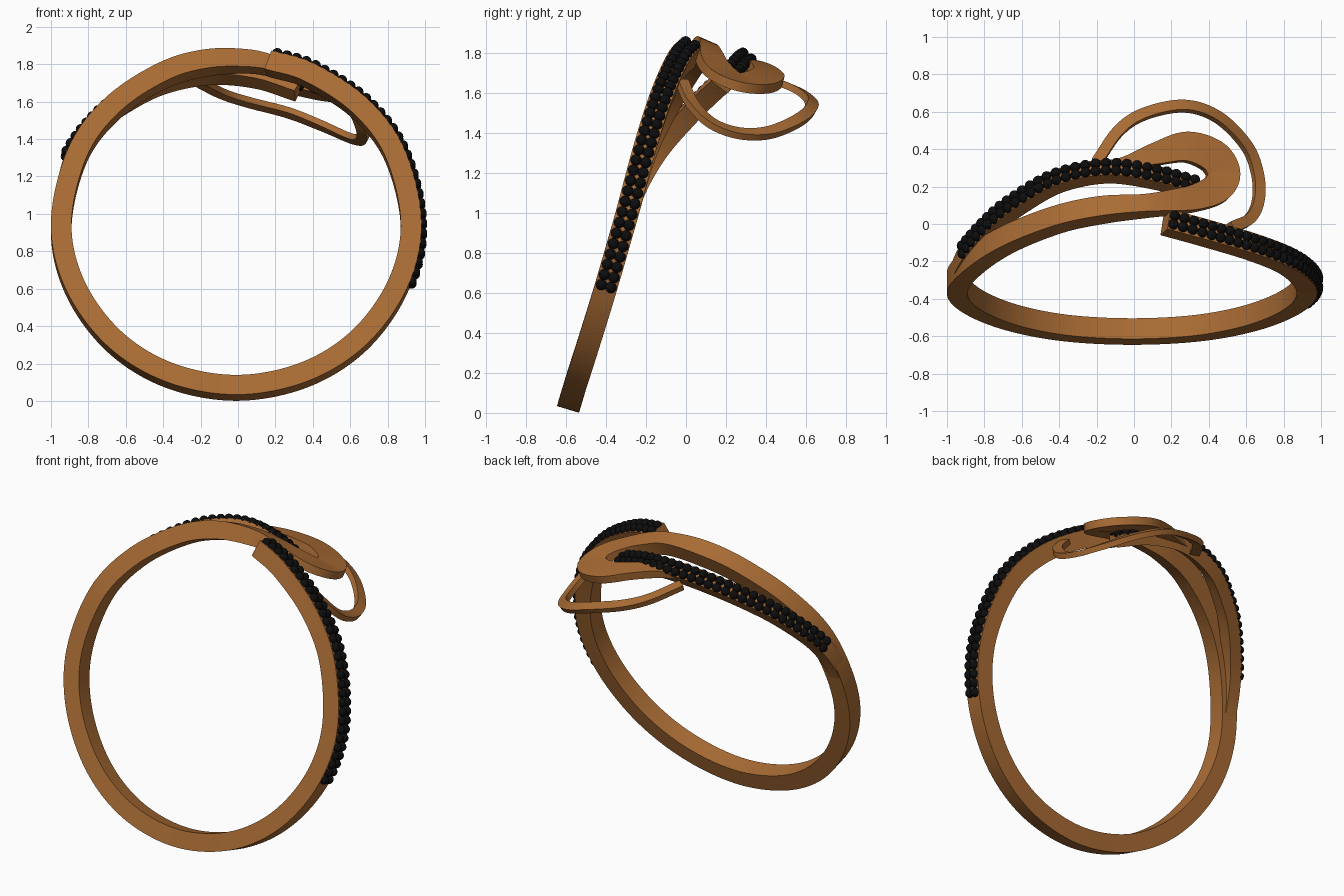
import bpy, bmesh
from math import sin, cos, radians
from mathutils import Vector, Matrix

if "Cube" in bpy.data.objects:
    bpy.data.objects.remove(bpy.data.objects["Cube"])

CENTRE = Vector((0, -0.31, 0.945))
DISC_UP = Vector((0.25, 0.25, 1)).normalized()


def material(name, rgb):
    m = bpy.data.materials.new(name)
    m.diffuse_color = (*rgb, 1)
    m.use_nodes = True
    m.node_tree.nodes["Principled BSDF"].inputs["Base Color"].default_value = m.diffuse_color
    return m


gold = material("bronze", (0.40, 0.15, 0.035))
black = material("black_stone", (0.004, 0.004, 0.004))


def finish(name, bm, mat, angle):
    bmesh.ops.recalc_face_normals(bm, faces=bm.faces)
    me = bpy.data.meshes.new(name)
    bm.to_mesh(me)
    bm.free()
    ob = bpy.data.objects.new(name, me)
    bpy.context.collection.objects.link(ob)
    me.materials.append(mat)
    bpy.context.view_layer.objects.active = ob
    ob.select_set(True)
    bpy.ops.object.shade_smooth_by_angle(angle=radians(angle))
    ob.select_set(False)


def spline(rows, steps=12):
    """Smooth curve through rows of any length (Catmull-Rom)."""
    rows = [Vector(r) for r in rows]
    p = [2 * rows[0] - rows[1]] + rows + [2 * rows[-1] - rows[-2]]
    out = []
    for i in range(1, len(p) - 2):
        a, b, c, d = p[i - 1:i + 3]
        for s in range(steps):
            t = s / steps
            out.append(0.5 * (2 * b + (c - a) * t + (2 * a - 5 * b + 4 * c - d) * t * t
                              + (3 * b - a - 3 * c + d) * t ** 3))
    return out + [rows[-1]]


def ribbon(name, rows):
    """Rectangular band; rows are x, y, z, width, thickness, blend to disc normal."""
    pts = spline(rows)
    frames, rings = [], []
    bm = bmesh.new()
    for i, r in enumerate(pts):
        pos = Vector(r[:3])
        tan = (Vector(pts[min(i + 1, len(pts) - 1)][:3]) - Vector(pts[max(i - 1, 0)][:3])).normalized()
        n = (pos - CENTRE).normalized().lerp(DISC_UP, r[5])
        n = (n - tan * n.dot(tan)).normalized()
        b = tan.cross(n)
        frames.append((pos + n * r[4] / 2, n, b))
        rings.append([bm.verts.new(pos + b * r[3] / 2 * u + n * r[4] / 2 * v)
                      for u, v in ((-1, -1), (1, -1), (1, 1), (-1, 1))])
    for p, q in zip(rings, rings[1:]):
        for k in range(4):
            bm.faces.new((p[k], p[(k + 1) % 4], q[(k + 1) % 4], q[k]))
    bm.faces.new(rings[0])
    bm.faces.new(rings[-1])
    finish(name, bm, gold, 35)
    return frames


def beads(name, frames, radius=0.028, gap=0.055):
    """Two rows of round stones along the outer face of a band."""
    bm = bmesh.new()
    travelled, due = 0, gap / 2
    for f, g in zip(frames, frames[1:]):
        step = (g[0] - f[0]).length
        while due <= travelled + step:
            t = (due - travelled) / step
            pos, n, b = (f[k].lerp(g[k], t) for k in range(3))
            for side in (-1, 1):
                bmesh.ops.create_icosphere(bm, subdivisions=3, radius=radius,
                                           matrix=Matrix.Translation(pos + b * side * 0.025 + n * 0.004))
            due += gap
        travelled += step
    finish(name, bm, black, 60)


# main band: (angle around the ring, y), from the beaded open end round the bottom to the top
arc = [(79, 0.01), (65, -0.05), (45, -0.13), (25, -0.21), (0, -0.31), (-22, -0.405), (-45, -0.495),
       (-67, -0.555), (-90, -0.575), (-113, -0.555), (-135, -0.495), (-158, -0.405), (-180, -0.31),
       (-205, -0.2), (-225, -0.08), (-245, 0.025), (-260, 0.075)]
band = [(-0.01 + 0.935 * cos(radians(a)), y, 0.945 + 0.875 * sin(radians(a)), 0.115, 0.11, 0) for a, y in arc]
# flat teardrop loop that the band flows into
curl = [(0.05, 0.095, 1.815, 0.10, 0.10, 0.2), (0.20, 0.115, 1.785, 0.12, 0.08, 0.6),
        (0.33, 0.14, 1.74, 0.14, 0.06, 1), (0.44, 0.19, 1.69, 0.165, 0.05, 1),
        (0.475, 0.27, 1.655, 0.18, 0.05, 1), (0.42, 0.36, 1.655, 0.18, 0.05, 1),
        (0.28, 0.41, 1.685, 0.16, 0.05, 1), (0.12, 0.375, 1.725, 0.12, 0.05, 1),
        (-0.03, 0.33, 1.745, 0.07, 0.05, 1), (-0.15, 0.30, 1.75, 0.05, 0.04, 1)]
frames = ribbon("main_band", band + curl)
beads("main_band_stones", frames[:5 * 12 + 1])

# back branch splitting off the left side
branch = [(-0.94, -0.30, 1.0), (-0.92, -0.22, 1.18), (-0.86, -0.12, 1.34), (-0.73, 0.02, 1.5),
          (-0.6, 0.12, 1.6), (-0.4, 0.23, 1.7), (-0.15, 0.28, 1.75), (0.1, 0.25, 1.73), (0.32, 0.19, 1.66)]
frames = ribbon("back_branch", [(*p, 0.10, 0.08, 0) for p in branch])
beads("back_branch_stones", frames[20:])

# thin wire loop hanging behind
wire = [(-0.2, 0.33, 1.7), (-0.08, 0.5, 1.64), (0.06, 0.59, 1.595), (0.27, 0.63, 1.54), (0.45, 0.57, 1.47),
        (0.6, 0.42, 1.405), (0.66, 0.27, 1.4), (0.665, 0.13, 1.45), (0.62, 0.03, 1.55), (0.52, -0.02, 1.66)]
ribbon("wire_loop", [(*p, 0.06, 0.035, 0.6) for p in wire])
